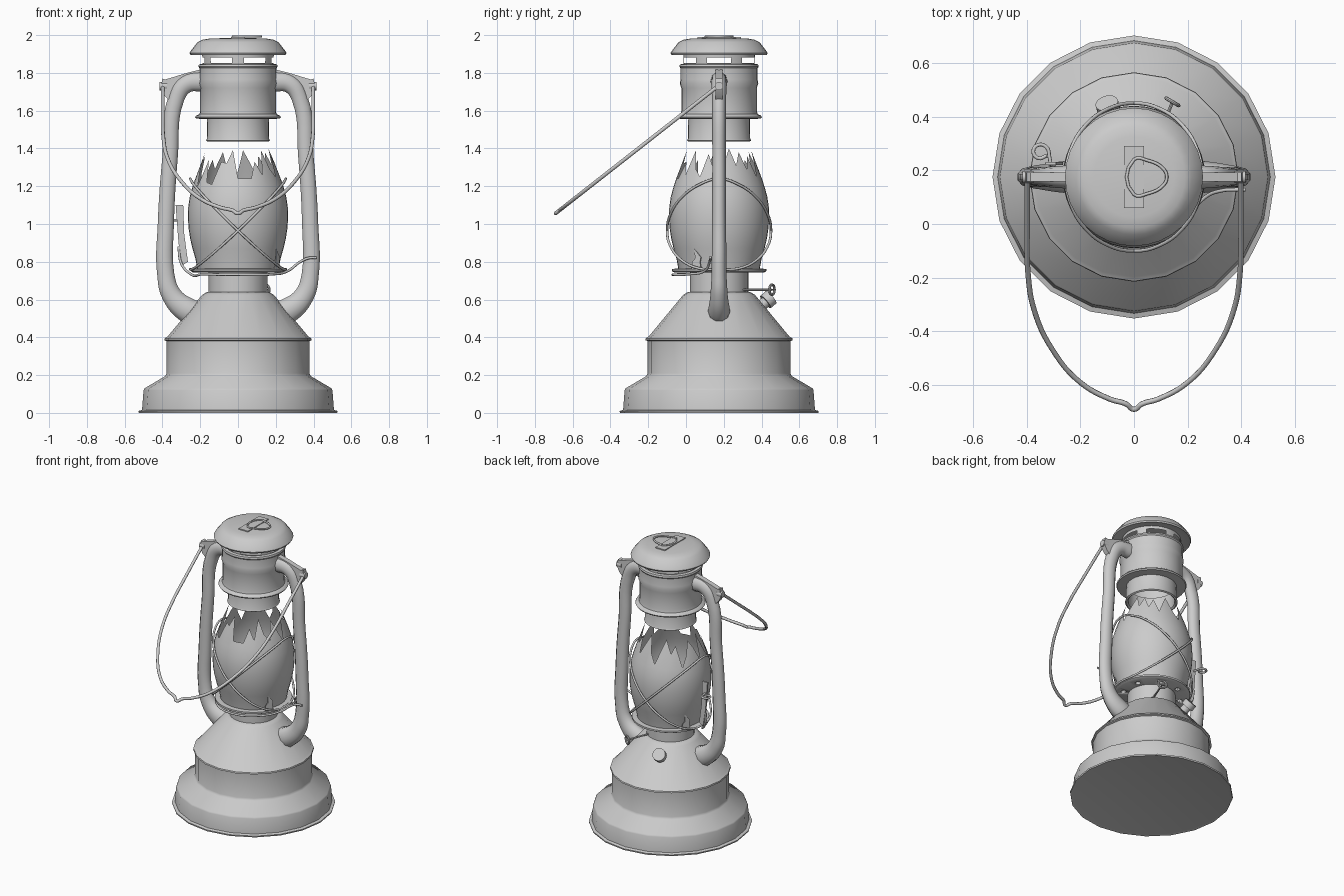
import bpy, bmesh, math
from mathutils import Vector

if "Cube" in bpy.data.objects:
    bpy.data.objects.remove(bpy.data.objects["Cube"])

CY = 0.175  # lantern axis in y


def finish(ob, angle=35):
    bpy.ops.object.select_all(action='DESELECT')
    bpy.context.view_layer.objects.active = ob
    ob.select_set(True)
    if ob.type != 'MESH':
        bpy.ops.object.convert(target='MESH')
    bpy.ops.object.shade_smooth_by_angle(angle=math.radians(angle))
    return ob


def from_bmesh(name, bm, angle=35, normals=True):
    bmesh.ops.remove_doubles(bm, verts=bm.verts, dist=1e-5)
    if normals:
        bmesh.ops.recalc_face_normals(bm, faces=bm.faces)
    me = bpy.data.meshes.new(name)
    bm.to_mesh(me)
    bm.free()
    ob = bpy.data.objects.new(name, me)
    bpy.context.collection.objects.link(ob)
    return finish(ob, angle)


def lathe(name, profile, seg=32, skip=lambda row, col: False):
    """Revolve (radius, z) points about the lantern axis."""
    bm = bmesh.new()
    rows = []
    for r, z in profile:
        rows.append([bm.verts.new((r * math.sin(2 * math.pi * i / seg),
                                   CY - r * math.cos(2 * math.pi * i / seg), z))
                     for i in range(seg)])
    for k in range(len(rows) - 1):
        for i in range(seg):
            if not skip(k, i):
                j = (i + 1) % seg
                bm.faces.new((rows[k][i], rows[k][j], rows[k + 1][j], rows[k + 1][i]))
    return from_bmesh(name, bm)


def wire(name, pts, r, cyclic=False, radii=None, res=6, kind='AUTO', bevel=2):
    cu = bpy.data.curves.new(name, 'CURVE')
    cu.dimensions = '3D'
    cu.bevel_depth, cu.bevel_resolution = r, bevel
    cu.resolution_u, cu.use_fill_caps = res, True
    sp = cu.splines.new('BEZIER')
    sp.bezier_points.add(len(pts) - 1)
    for i, (bp, p) in enumerate(zip(sp.bezier_points, pts)):
        bp.co = p
        bp.handle_left_type = bp.handle_right_type = kind
        bp.radius = radii[i] if radii else 1
    sp.use_cyclic_u = cyclic
    ob = bpy.data.objects.new(name, cu)
    bpy.context.collection.objects.link(ob)
    return finish(ob, 50)


def plate(name, pts, y, t):
    """Flat sheet outlined in x, z and thickened along y."""
    bm = bmesh.new()
    f = bm.faces.new([bm.verts.new((x, y - t / 2, z)) for x, z in pts])
    ext = bmesh.ops.extrude_face_region(bm, geom=[f])
    bmesh.ops.translate(bm, vec=(0, t, 0),
                        verts=[v for v in ext['geom'] if isinstance(v, bmesh.types.BMVert)])
    return from_bmesh(name, bm)


def cylinder(name, a, b, r, seg=16):
    a, b = Vector(a), Vector(b)
    bpy.ops.mesh.primitive_cylinder_add(vertices=seg, radius=r, depth=(b - a).length, location=(a + b) / 2)
    ob = bpy.context.object
    ob.name = name
    ob.rotation_euler = (b - a).to_track_quat('Z', 'Y').to_euler()
    return finish(ob)


# Fuel tank base and burner neck
lathe("tank_base", [(0, 0.005), (.505, .005), (.525, 0), (.527, .010), (.508, .016), (.500, .12),
                    (.495, .13), (.385, .195), (.378, .21), (.378, .38), (.39, .385), (.388, .395),
                    (.372, .405), (.19, .625), (.165, .64), (0, .64)], 20)
lathe("burner_neck", [(.155, .635), (.155, .745)])
tray = lathe("burner_tray", [(0, .742), (.235, .742), (.25, .750), (.25, .762), (.225, .764), (0, .758)])

# Air holes in the burner tray
for i in range(8):
    a = 2 * math.pi * (i + .5) / 8
    x, y = .19 * math.cos(a), CY + .19 * math.sin(a)
    hole = cylinder("air_hole_cutter", (x, y, .70), (x, y, .80), .018, 10)
    hole.hide_render = True
    hole.hide_viewport = False
    hole.display_type = 'WIRE'
    m = tray.modifiers.new("air_hole", 'BOOLEAN')
    m.operation, m.object = 'DIFFERENCE', hole
    bpy.context.view_layer.objects.active = tray
    bpy.ops.object.modifier_apply(modifier=m.name)
    bpy.data.objects.remove(hole)

# Chimney, vent ring and cap
lathe("chimney", [(.150, 1.56), (.150, 1.445), (.160, 1.436), (.170, 1.442), (.165, 1.452), (.163, 1.555),
                  (.222, 1.558), (.227, 1.566), (.222, 1.574), (.204, 1.582), (.200, 1.60), (.200, 1.72),
                  (.208, 1.745), (.204, 1.765), (.204, 1.825), (.210, 1.833), (.207, 1.845), (.188, 1.848)])
lathe("vent_ring", [(.188, 1.845), (.188, 1.853), (.189, 1.882), (.19, 1.905)], 36,
      skip=lambda row, col: row == 1 and (col + 2) % 6 not in (1, 2))
lathe("cap", [(0, 1.91), (.19, 1.903), (.235, 1.90), (.252, 1.895), (.257, 1.905), (.250, 1.917), (.215, 1.962),
              (.19, 1.975), (.15, 1.982), (0, 1.986)])
plate("cap_strap", [(-.037, 1.982), (.037, 1.982), (.037, 1.990), (-.037, 1.990)], CY, .23)
wire("cap_ring", [(.0, CY - .065, 1.993), (.05, CY - .062, 1.993), (.11, CY - .03, 1.993), (.122, CY, 1.993),
                  (.11, CY + .03, 1.993), (.05, CY + .062, 1.993), (.0, CY + .065, 1.993)], .006, True, res=4)

# Broken glass globe: every column ends at its own height
tops = [1.24, 1.24, 1.24, 1.33, 1.26, 1.39, 1.29, 1.25, 1.37, 1.30, 1.22, 1.33, 1.40, 1.31, 1.38, 1.29,
        1.36, 1.25, 1.33, 1.39, 1.28, 1.22, 1.31, 1.38, 1.29, 1.34, 1.20, 1.27, 1.36, 1.31, 1.22, 1.38,
        1.28, 1.20, 1.34, 1.22, 1.21, 1.33, 1.32, 1.39]
globe = [(.76, .215), (.82, .226), (.90, .250), (1.0, .265), (1.08, .265), (1.16, .253),
         (1.24, .227), (1.32, .197), (1.41, .165)]


def globe_radius(z):
    for (z0, r0), (z1, r1) in zip(globe, globe[1:]):
        if z <= z1:
            return r0 + (r1 - r0) * (z - z0) / (z1 - z0)
    return globe[-1][1]


bm = bmesh.new()
cols = []
for i, top in enumerate(tops):
    a = 2 * math.pi * i / len(tops)
    zs = [.76 + .44 * k / 8 for k in range(8)] + [1.195, (1.195 + top) / 2, top]
    cols.append([bm.verts.new((globe_radius(z) * math.sin(a), CY - globe_radius(z) * math.cos(a), z))
                 for z in zs])
for i in range(len(cols)):
    p, q = cols[i], cols[(i + 1) % len(cols)]
    for k in range(len(p) - 1):
        bm.faces.new((p[k], q[k], q[k + 1], p[k + 1]))
from_bmesh("glass_globe", bm, 45)

for s, side in ((-1, "left"), (1, "right")):
    # Side air tube, slightly flattened front to back
    path = [(.18, 1.755), (.275, 1.74), (.325, 1.67), (.36, 1.35), (.382, 1.0), (.382, .73),
            (.352, .625), (.27, .545), (.20, .52)]
    tube = wire(side + "_air_tube", [(s * x, 0, z) for x, z in path], .05, bevel=3,
                radii=[1.1, 1.0, .9, .86, .9, .95, 1.1, 1.4, 1.4])
    tube.scale.y, tube.location.y = .83, CY
    # Fin at the top corner of the tube, with the bail pivot
    plate(side + "_bail_ear", [(s * x, z) for x, z in [(.19, 1.82), (.27, 1.80), (.385, 1.765), (.40, 1.77),
          (.41, 1.72), (.39, 1.68), (.36, 1.65), (.30, 1.68)]], CY, .035)
    cylinder(side + "_bail_pivot", (s * .375, CY, 1.73), (s * .415, CY, 1.73), .022, 12)
    # Tilted wire hoop crossing the globe front and back
    hoop = []
    for k in range(16):
        t = 2 * math.pi * k / 16
        hoop.append((s * .253 * math.cos(t), CY - .275 * math.sin(t),
                     1.0 + .24 * math.cos(t) - .035 * abs(math.sin(t))))
    wire(side + "_globe_guard", hoop, .007, True, res=4)
    # Leaf clip holding the globe on the tray
    clip = plate(side + "_globe_clip", [(-.03, 0), (.03, 0), (.022, .04), (.028, .065), (-.012, .11),
                                        (-.008, .06), (-.026, .04)], 0, .006)
    a = math.radians(60 if s > 0 else 240)
    clip.location = (.238 * math.sin(a), CY - .238 * math.cos(a), .758)
    clip.rotation_euler = (0, 0, a)

# Carrying bail, hanging forward
half = [(.398, .185), (.398, 0), (.395, -.18), (.372, -.32), (.305, -.466), (.20, -.59), (.09, -.652), (.03, -.670)]
flat = half + [(0, -.69)] + [(-x, y) for x, y in reversed(half)]
wire("carrying_bail", [(x, y, 1.73 + (y - .17) * .783) for x, y in flat], .010)

# Globe lifting wire round the tray, with its lever and finger loop
wire("lift_wire", [(-.315, .225, .88), (-.300, .215, .79), (-.255, .18, .738), (-.18, .01, .734), (0, -.07, .732),
                   (.18, .01, .734), (.265, .10, .752), (.33, .125, .80), (.375, .128, .82), (.415, .128, .822)],
     .007)
plate("lift_lever", [(-.330, 1.10), (-.290, 1.10), (-.285, .95), (-.265, .80), (-.295, .78), (-.315, .90)], .225, .012)
wire("lift_loop", [(-.31, .22, 1.02), (-.315, .25, 1.02), (-.325, .285, 1.02), (-.355, .295, 1.02),
                   (-.375, .27, 1.02), (-.355, .245, 1.02), (-.325, .255, 1.02)], .007)

# Fuel filler and cap at the back
base, axis = Vector((-.085, .395, .565)), Vector((-.22, .74, .63)).normalized()
cylinder("filler_neck", base - axis * .03, base + axis * .05, .030)
cylinder("filler_cap", base + axis * .035, base + axis * .075, .043, 20)

# Wick adjuster
cylinder("wick_shaft", (.08, .29, .652), (.142, .452, .652), .006, 8)
bpy.ops.mesh.primitive_torus_add(major_radius=.027, minor_radius=.007, major_segments=20, minor_segments=8,
                                 location=(.143, .455, .652))
knob = bpy.context.object
knob.name = "wick_knob"
knob.rotation_euler = Vector((.5, .85, 0)).to_track_quat('Z', 'Y').to_euler()
finish(knob)
cylinder("wick_knob_bar", (.118, .470, .652), (.168, .440, .652), .005, 8)
